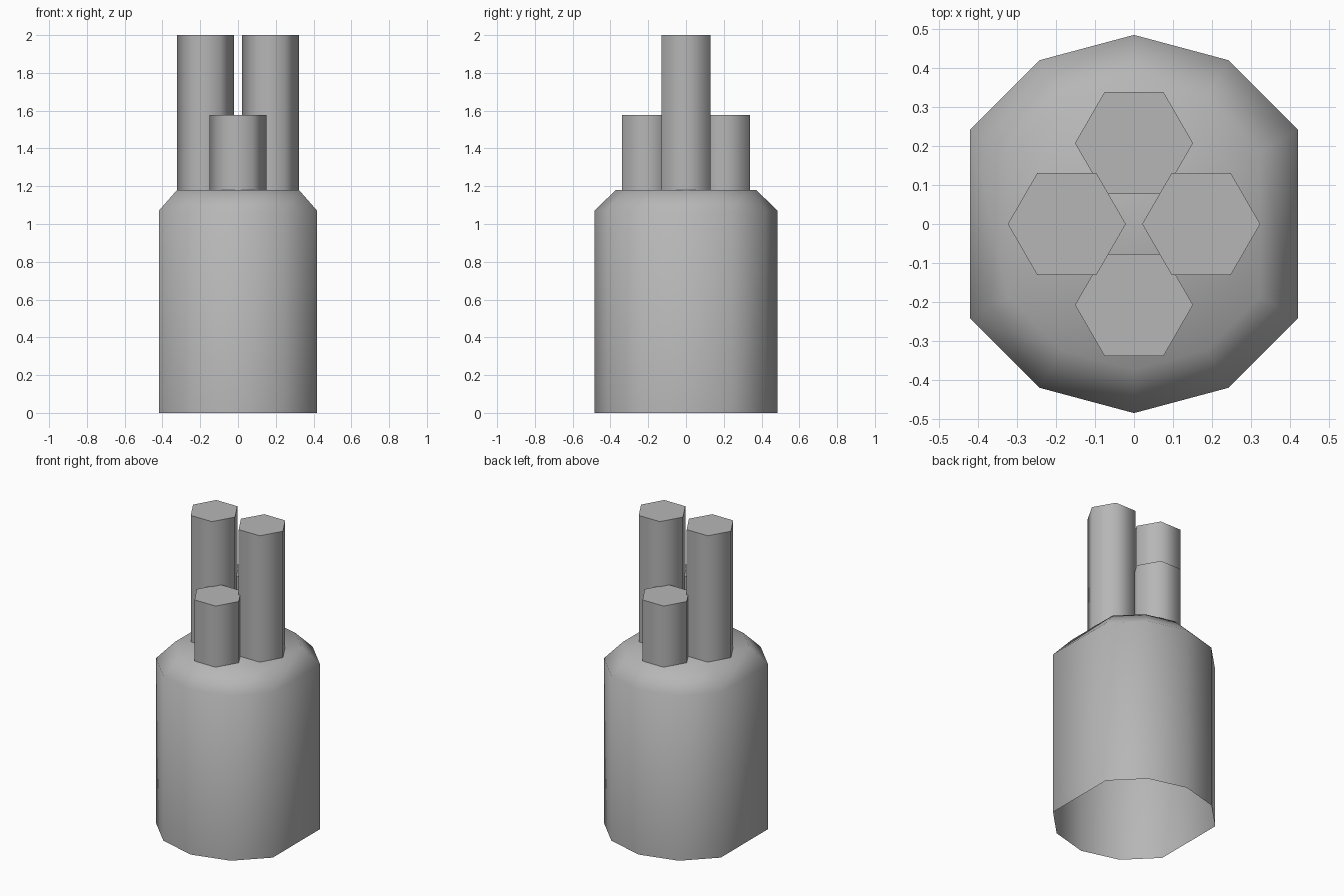
import bpy, bmesh, math

if "Cube" in bpy.data.objects:
    bpy.data.objects.remove(bpy.data.objects["Cube"])

grey = bpy.data.materials.new("mid_grey")
grey.diffuse_color = (0.47, 0.47, 0.47, 1)
grey.use_nodes = True
grey.node_tree.nodes["Principled BSDF"].inputs["Base Color"].default_value = grey.diffuse_color


def ring(bm, pts, z, scale=1.0):
    return [bm.verts.new((x * scale, y * scale, z)) for x, y in pts]


def loft(name, pts, levels, centre=(0, 0)):
    """Stack scaled outlines, close the top, leave the base open."""
    bm = bmesh.new()
    rings = [ring(bm, pts, z, s) for z, s in levels]
    n = len(pts)
    for a, b in zip(rings, rings[1:]):
        for i in range(n):
            j = (i + 1) % n
            bm.faces.new((a[i], a[j], b[j], b[i]))
    bm.faces.new(rings[-1])
    bm.normal_update()
    # smooth sides, sharp right-angled rims
    for f in bm.faces:
        f.smooth = True
    for e in bm.edges:
        if len(e.link_faces) == 2:
            e.smooth = e.calc_face_angle() < math.radians(70)
    me = bpy.data.meshes.new(name)
    bm.to_mesh(me)
    bm.free()
    me.materials.append(grey)
    ob = bpy.data.objects.new(name, me)
    ob.location = (centre[0], centre[1], 0)
    bpy.context.collection.objects.link(ob)
    return ob


def polygon(sides, radius):
    return [(radius * math.cos(2 * math.pi * i / sides),
             radius * math.sin(2 * math.pi * i / sides)) for i in range(sides)]


# Main body: twelve-sided outline with the two side corners flattened
outline = [p for i, p in enumerate(polygon(12, 0.484)) if i not in (0, 6)]
loft("body", outline, [(0, 1), (1.07, 1), (1.18, 0.77)])

# Two tall and two short six-sided pipes on top
hexagon = polygon(6, 0.151)
for side, label in ((-1, "a"), (1, "b")):
    loft("tall_pipe_" + label, hexagon, [(1.18, 1), (2.0, 1)], (side * 0.172, 0))
    loft("short_pipe_" + label, hexagon, [(1.18, 1), (1.577, 1)], (0, side * 0.207))
